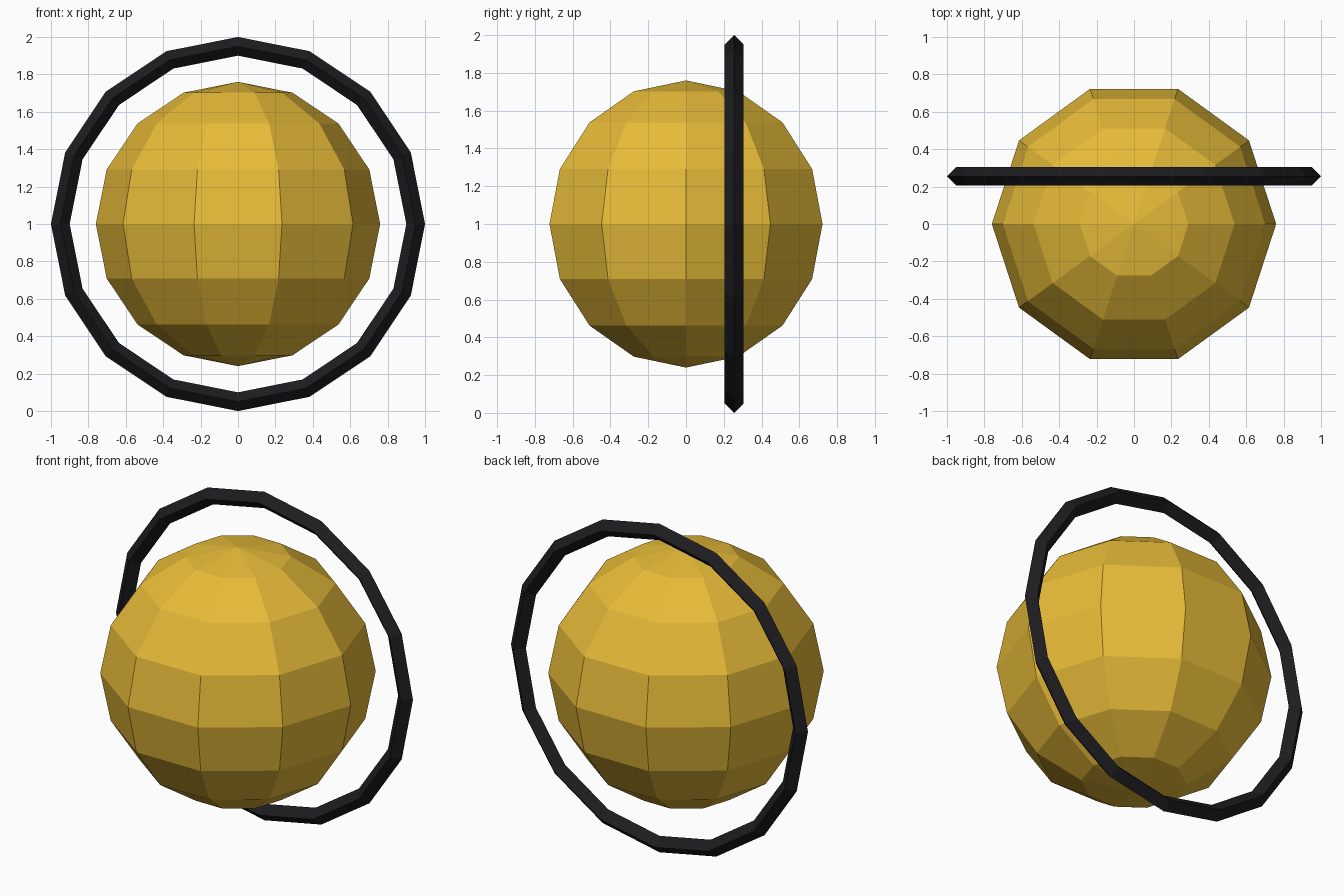
import bpy, bmesh
from math import sin, cos, pi, radians

if "Cube" in bpy.data.objects:
    bpy.data.objects.remove(bpy.data.objects["Cube"])


def material(name, colour):
    m = bpy.data.materials.new(name)
    m.diffuse_color = colour
    m.use_nodes = True
    m.node_tree.nodes["Principled BSDF"].inputs["Base Color"].default_value = m.diffuse_color
    return m


def lathe(name, profile, steps, axis, location, mat, closed=False):
    """Spin an (radius, height) profile around an axis; flat shaded."""
    bm = bmesh.new()
    if axis == 'Z':
        pts = [(r, 0, h) for r, h in profile]
        direction = (0, 0, 1)
    else:
        pts = [(r, h, 0) for r, h in profile]
        direction = (0, 1, 0)
    verts = [bm.verts.new(p) for p in pts]
    for a, b in zip(verts, verts[1:]):
        bm.edges.new((a, b))
    if closed:
        bm.edges.new((verts[-1], verts[0]))
    bmesh.ops.spin(bm, geom=bm.verts[:] + bm.edges[:], cent=(0, 0, 0),
                   axis=direction, angle=2 * pi, steps=steps)
    bmesh.ops.remove_doubles(bm, verts=bm.verts[:], dist=1e-4)
    bmesh.ops.dissolve_degenerate(bm, edges=bm.edges[:], dist=1e-5)
    bmesh.ops.recalc_face_normals(bm, faces=bm.faces[:])
    me = bpy.data.meshes.new(name)
    bm.to_mesh(me)
    bm.free()
    me.materials.append(mat)
    ob = bpy.data.objects.new(name, me)
    ob.location = location
    bpy.context.collection.objects.link(ob)
    return ob


yellow = material("yellow", (0.80, 0.50, 0.04, 1))
black = material("black", (0.012, 0.012, 0.014, 1))

# Ball: ten segments, eight bands
R = 0.76
half_circle = [(R * sin(radians(22.5 * i)), R * cos(radians(22.5 * i)))
               for i in range(9)]
lathe("ball", half_circle, 10, 'Z', (0, 0, 1), yellow)

# Upright hoop behind the centre: diamond section, sixteen segments
diamond = [(1.0, 0), (0.95, 0.05), (0.90, 0), (0.95, -0.05)]
lathe("hoop", diamond, 16, 'Y', (0, 0.255, 1), black, closed=True)
